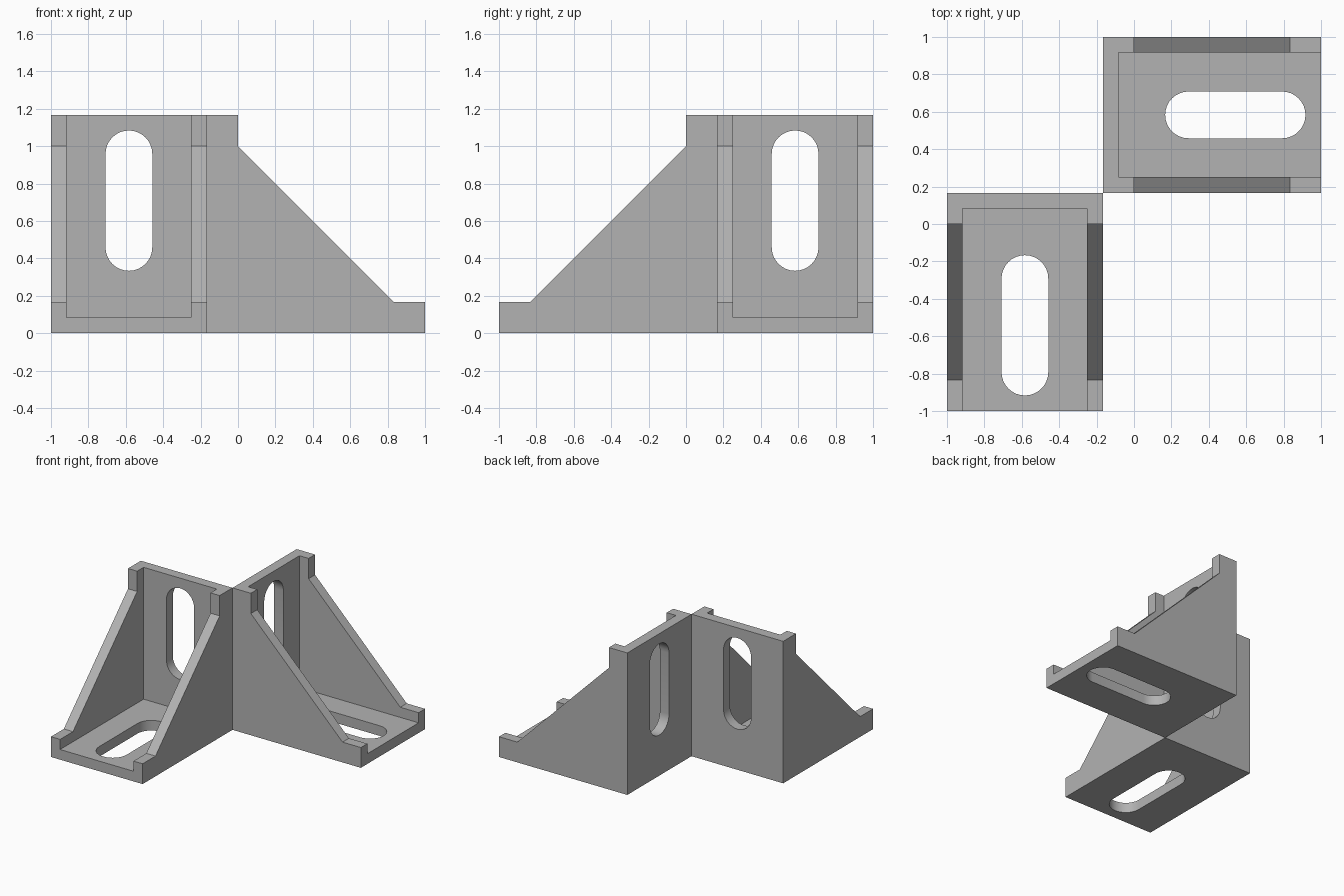
import bpy, bmesh, math
from mathutils import Matrix, Vector

cube = bpy.data.objects.get("Cube")
if cube:
    bpy.data.objects.remove(cube, do_unlink=True)

U = 1 / 12            # wall thickness, the module of the whole part
WIDTH, LENGTH = 10 * U, 14 * U

grey = bpy.data.materials.new("grey_metal")
grey.use_nodes = True
grey.diffuse_color = (0.45, 0.45, 0.45, 1)
grey.node_tree.nodes["Principled BSDF"].inputs["Base Color"].default_value = grey.diffuse_color


def prism(name, outline, start, depth):
    """Extrude a closed outline of 3D points, beginning at an offset, along a vector."""
    bm = bmesh.new()
    face = bm.faces.new([bm.verts.new(Vector(p) + Vector(start)) for p in outline])
    new = bmesh.ops.extrude_face_region(bm, geom=[face])["geom"]
    bmesh.ops.translate(bm, vec=depth, verts=[v for v in new if isinstance(v, bmesh.types.BMVert)])
    bmesh.ops.recalc_face_normals(bm, faces=bm.faces)
    mesh = bpy.data.meshes.new(name)
    bm.to_mesh(mesh)
    bm.free()
    mesh.materials.append(grey)
    obj = bpy.data.objects.new(name, mesh)
    bpy.context.collection.objects.link(obj)
    return obj


def slot_outline(radius, half_straight, steps=16):
    """Long rounded slot: two half circles joined by straight sides."""
    points = []
    for side in (1, -1):
        for i in range(steps + 1):
            a = math.pi * i / steps + (0 if side > 0 else math.pi)
            points.append((radius * math.cos(a), side * half_straight + radius * math.sin(a)))
    return points


# Bracket body: side profile in module units, y measured back from the front edge
profile = [(0, 0), (14, 0), (14, 14), (12, 14), (12, 12), (2, 2), (0, 2)]
bracket = prism("corner_bracket", [(0, y * U, z * U) for y, z in profile],
                (-WIDTH / 2, 0, 0), (WIDTH, 0, 0))

# Cutters: the pocket between the gussets, and a slot in the base and the wall
pocket_half = WIDTH / 2 - U
pocket = prism("pocket_cutter",
               [(-pocket_half, -U, U), (pocket_half, -U, U),
                (pocket_half, 13 * U, U), (-pocket_half, 13 * U, U)],
               (0, 0, 0), (0, 0, LENGTH + U))
slot = slot_outline(1.5 * U, 3 * U)
base_slot = prism("base_slot_cutter", [(x, t, 0) for x, t in slot],
                  (0, 5.5 * U, -U / 2), (0, 0, 2 * U))
wall_slot = prism("wall_slot_cutter", [(x, 0, t) for x, t in slot],
                  (0, 12.5 * U, 8.5 * U), (0, 2 * U, 0))

cutters = [pocket, base_slot, wall_slot]
for cutter in cutters:
    cutter.hide_render = True
    mod = bracket.modifiers.new(cutter.name, 'BOOLEAN')
    mod.operation = 'DIFFERENCE'
    mod.solver = 'EXACT'
    mod.object = cutter

# Bake the cuts and drop the cutters
bpy.context.view_layer.update()
graph = bpy.context.evaluated_depsgraph_get()
baked = bpy.data.meshes.new_from_object(bracket.evaluated_get(graph))
bracket.modifiers.clear()
bracket.data = baked
for cutter in cutters:
    bpy.data.objects.remove(cutter, do_unlink=True)

# Place the two brackets so their back corners meet
other = bracket.copy()
other.data = bracket.data.copy()
bpy.context.collection.objects.link(other)
bracket.name, other.name = "front_bracket", "side_bracket"
bracket.data.transform(Matrix.Translation((-7 * U, -1, 0)))
other.data.transform(Matrix.Translation((1, 7 * U, 0)) @ Matrix.Rotation(math.pi / 2, 4, 'Z'))

# Smooth only the rounded slot ends
for obj in (bracket, other):
    bpy.ops.object.select_all(action='DESELECT')
    obj.select_set(True)
    bpy.context.view_layer.objects.active = obj
    bpy.ops.object.shade_smooth_by_angle(angle=math.radians(30))
